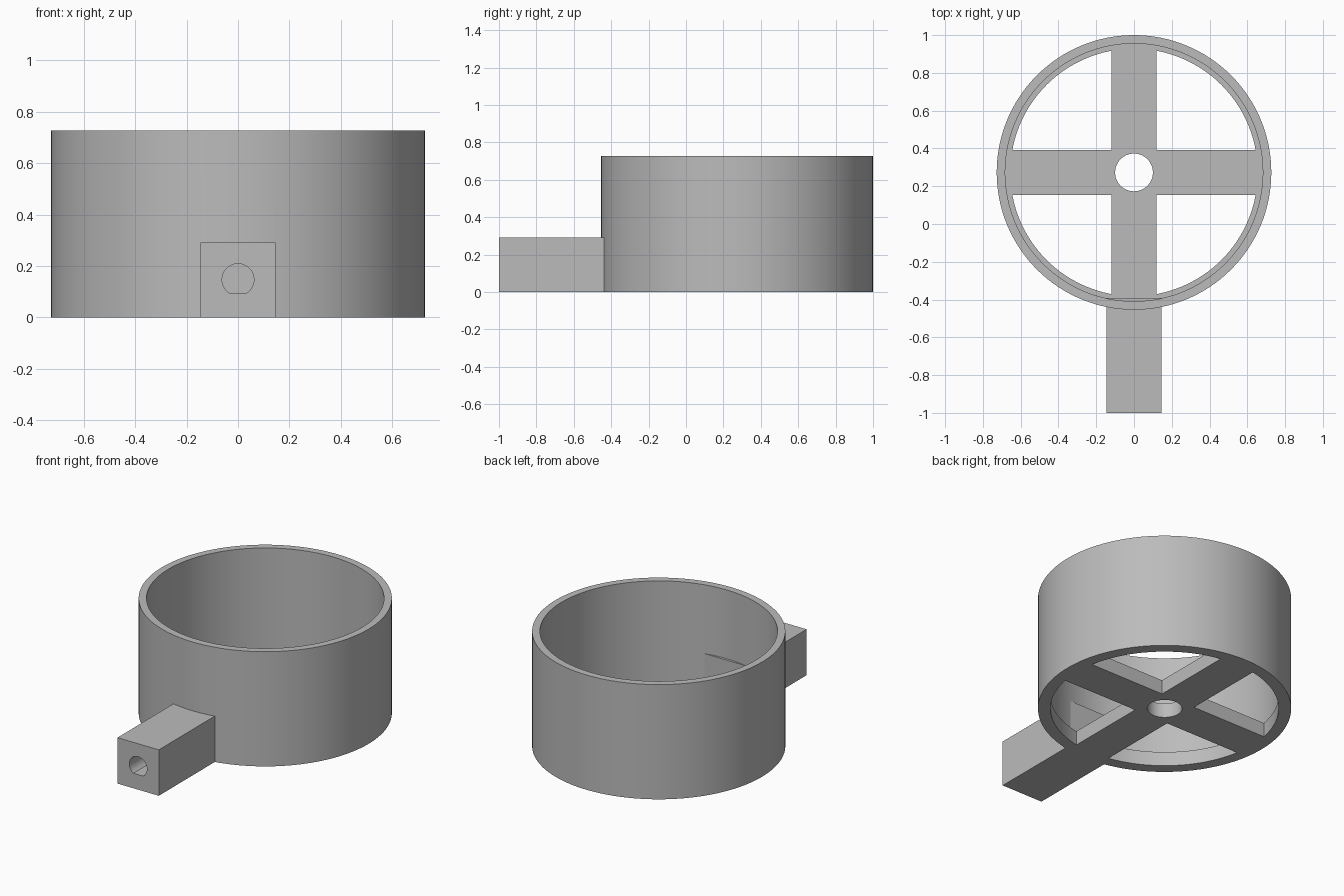
import bpy, bmesh, math
from mathutils import Matrix, Vector

if "Cube" in bpy.data.objects:
    bpy.data.objects.remove(bpy.data.objects["Cube"], do_unlink=True)

CY = 0.273            # ring centre along y
R_OUT, R_IN, R_LIP = 0.727, 0.682, 0.655
HEIGHT, BASE = 0.727, 0.09
ARM, HANDLE = 0.12, 0.145   # half widths

grey = bpy.data.materials.new("plain_grey")
grey.use_nodes = True
grey.diffuse_color = (0.5, 0.5, 0.5, 1)
grey.node_tree.nodes["Principled BSDF"].inputs["Base Color"].default_value = (0.5, 0.5, 0.5, 1)


def make_object(name, bm):
    bmesh.ops.recalc_face_normals(bm, faces=bm.faces)
    mesh = bpy.data.meshes.new(name)
    bm.to_mesh(mesh)
    bm.free()
    mesh.materials.append(grey)
    obj = bpy.data.objects.new(name, mesh)
    bpy.context.collection.objects.link(obj)
    return obj


def box(name, low, high):
    bm = bmesh.new()
    low, high = Vector(low), Vector(high)
    size = Matrix.Diagonal((*(high - low), 1))
    bmesh.ops.create_cube(bm, size=1, matrix=Matrix.Translation((low + high) / 2) @ size)
    return make_object(name, bm)


def prism(name, points, offset):
    bm = bmesh.new()
    face = bm.faces.new([bm.verts.new(p) for p in points])
    grown = bmesh.ops.extrude_face_region(bm, geom=[face])["geom"]
    moved = [v for v in grown if isinstance(v, bmesh.types.BMVert)]
    bmesh.ops.translate(bm, verts=moved, vec=offset)
    # keep the starting cap so the prism is closed
    if not face.is_valid or any(e.is_boundary for e in bm.edges):
        bmesh.ops.holes_fill(bm, edges=[e for e in bm.edges if e.is_boundary])
    return make_object(name, bm)


def combine(body, other, operation):
    mod = body.modifiers.new(other.name, "BOOLEAN")
    mod.operation, mod.solver, mod.object = operation, "EXACT", other
    bpy.context.view_layer.objects.active = body
    bpy.ops.object.modifier_apply(modifier=mod.name)
    bpy.data.objects.remove(other, do_unlink=True)


# Ring wall with a narrow inner lip at the base
profile = [(R_OUT, 0), (R_OUT, HEIGHT), (R_IN, HEIGHT), (R_IN, BASE), (R_LIP, BASE), (R_LIP, 0)]
bm = bmesh.new()
SIDES = 128
rings = []
for i in range(SIDES):
    a = math.tau * i / SIDES
    rings.append([bm.verts.new((r * math.cos(a), CY + r * math.sin(a), z)) for r, z in profile])
for i in range(SIDES):
    here, there = rings[i], rings[(i + 1) % SIDES]
    for j in range(len(profile)):
        k = (j + 1) % len(profile)
        bm.faces.new((here[j], there[j], there[k], here[k]))
holder = make_object("ring_holder", bm)

# Cross-shaped floor
REACH = 0.668
combine(holder, box("spoke_across", (-REACH, CY - ARM, 0), (REACH, CY + ARM, BASE)), "UNION")
combine(holder, box("spoke_along", (-ARM, CY - REACH, 0), (ARM, CY + REACH, BASE)), "UNION")

# Square handle, ending just inside the wall
combine(holder, box("handle", (-HANDLE, -1, 0), (HANDLE, -0.393, 0.291)), "UNION")

# Round hole through the hub
hub = [(0.1 * math.cos(math.tau * i / 48), CY + 0.1 * math.sin(math.tau * i / 48), -0.1) for i in range(48)]
combine(holder, prism("hub_hole", hub, (0, 0, 0.4)), "DIFFERENCE")

# D-shaped shaft socket in the handle end
r, z_mid, z_flat = 0.062, 0.147, 0.095
start = math.asin((z_flat - z_mid) / r)
sweep = math.pi - 2 * start
socket = [(r * math.cos(start + sweep * i / 40), -1.1, z_mid + r * math.sin(start + sweep * i / 40))
          for i in range(41)]
combine(holder, prism("shaft_socket", socket, (0, 0.46, 0)), "DIFFERENCE")

# Smooth curves, crisp edges
bpy.ops.object.select_all(action="DESELECT")
holder.select_set(True)
bpy.context.view_layer.objects.active = holder
bpy.ops.object.shade_smooth_by_angle(angle=math.radians(30))
